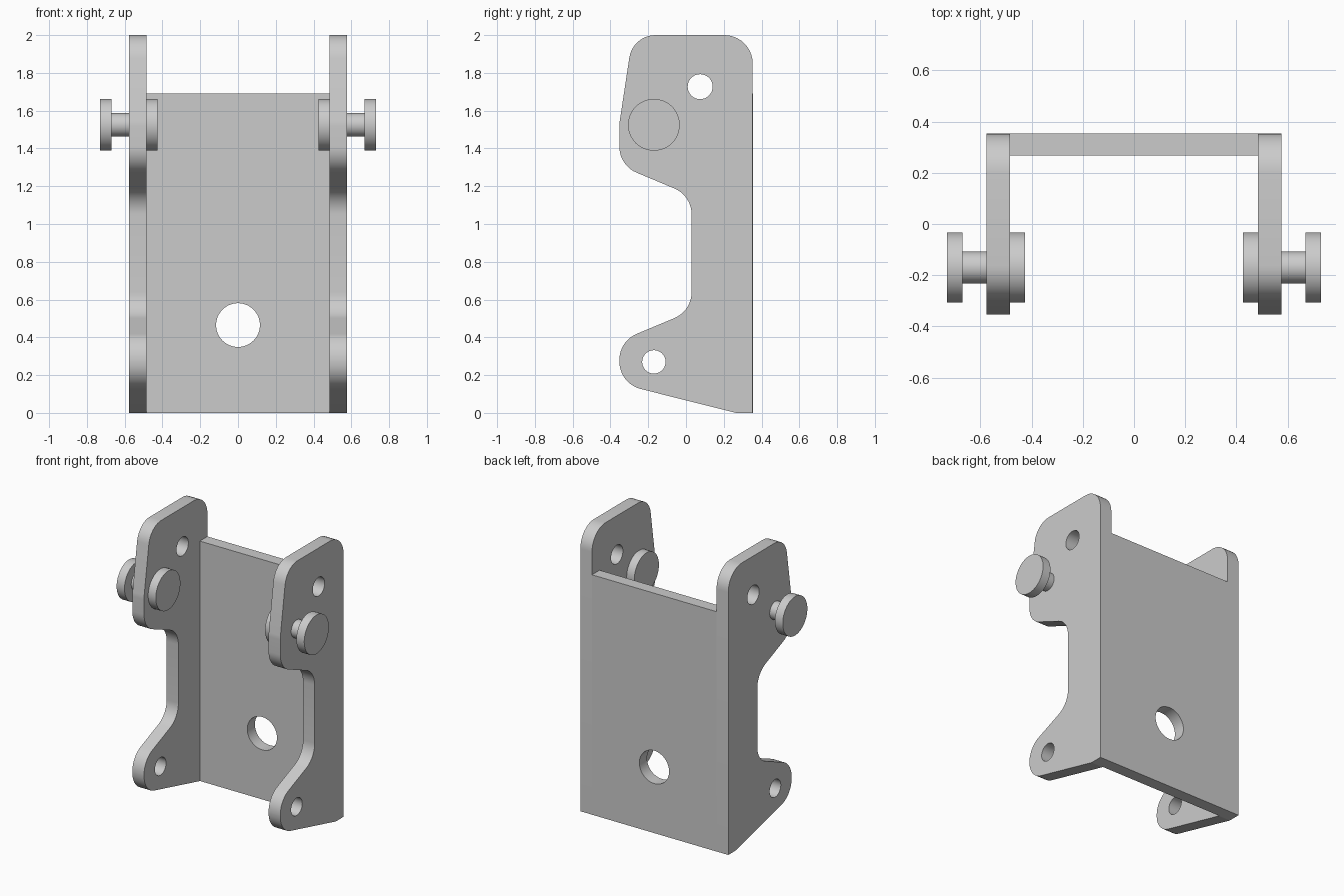
import bpy
import math
from mathutils import Matrix, Vector

cube = bpy.data.objects.get("Cube")
if cube:
    bpy.data.objects.remove(cube, do_unlink=True)

steel = bpy.data.materials.new("grey_steel")
steel.use_nodes = True
GREY = (0.6, 0.6, 0.6, 1)
steel.diffuse_color = GREY
steel.node_tree.nodes["Principled BSDF"].inputs["Base Color"].default_value = GREY


def rounded(corners, steps=10):
    """Outline from (u, v, radius) corners, each replaced by a fillet arc."""
    pts = []
    for i, (u, v, r) in enumerate(corners):
        p = Vector((u, v))
        if r == 0:
            pts.append(p)
            continue
        a = (Vector(corners[i - 1][:2]) - p).normalized()
        b = (Vector(corners[(i + 1) % len(corners)][:2]) - p).normalized()
        half = a.angle(b) / 2
        centre = p + (a + b).normalized() * r / math.sin(half)
        start = p + a * r / math.tan(half) - centre
        end = p + b * r / math.tan(half) - centre
        sweep = start.angle_signed(end)
        for k in range(steps + 1):
            pts.append(centre + Matrix.Rotation(-sweep * k / steps, 2) @ start)
    return pts


def circle(u, v, r, n=48):
    return [Vector((u + r * math.cos(math.tau * k / n),
                    v + r * math.sin(math.tau * k / n))) for k in range(n)]


def finish(obj):
    obj.data.materials.clear()
    obj.data.materials.append(steel)
    bpy.ops.object.select_all(action='DESELECT')
    obj.select_set(True)
    bpy.context.view_layer.objects.active = obj
    bpy.ops.object.shade_smooth_by_angle(angle=math.radians(30))


def plate(name, loops, thickness, axes, offset):
    """Flat plate with holes; axes are the world directions of u, v and thickness."""
    curve = bpy.data.curves.new(name, 'CURVE')
    curve.dimensions = '2D'
    curve.fill_mode = 'BOTH'
    curve.extrude = thickness / 2
    for loop in loops:
        spline = curve.splines.new('POLY')
        spline.points.add(len(loop) - 1)
        for point, p in zip(spline.points, loop):
            point.co = (p.x, p.y, 0, 1)
        spline.use_cyclic_u = True
    temp = bpy.data.objects.new(name + "_outline", curve)
    bpy.context.collection.objects.link(temp)
    graph = bpy.context.evaluated_depsgraph_get()
    mesh = bpy.data.meshes.new_from_object(temp.evaluated_get(graph))
    bpy.data.objects.remove(temp, do_unlink=True)
    mesh.transform(Matrix.Translation(offset) @ Matrix(axes).transposed().to_4x4())
    obj = bpy.data.objects.new(name, mesh)
    bpy.context.collection.objects.link(obj)
    finish(obj)


def disc(name, x0, x1, r):
    bpy.ops.mesh.primitive_cylinder_add(
        vertices=48, radius=r, depth=abs(x1 - x0),
        location=((x0 + x1) / 2, -0.17, 1.525), rotation=(0, math.pi / 2, 0))
    obj = bpy.context.object
    obj.name = name
    finish(obj)


X, Y, Z = (1, 0, 0), (0, 1, 0), (0, 0, 1)

# Side plate outline in (y, z): foot, lower lobe, waist, upper lobe, top
side = [(0.353, 0, 0), (0.265, 0, 0.04), (-0.353, 0.155, 0.15), (-0.353, 0.38, 0.15),
        (0.03, 0.54, 0.15), (0.03, 1.15, 0.15), (-0.353, 1.31, 0.15),
        (-0.353, 1.53, 0.2), (-0.282, 2, 0.14), (0.353, 2, 0.15)]
side_loops = [rounded(side), circle(0.075, 1.727, 0.066), circle(-0.17, 0.27, 0.062)]

for label, s in (("left", 1), ("right", -1)):
    plate(label + "_side_plate", side_loops, 0.091, (Y, Z, X), (s * 0.531, 0, 0))
    # Headed pin through each side plate
    disc(label + "_pin_inner_head", s * 0.426, s * 0.486, 0.137)
    disc(label + "_pin_shaft", s * 0.48, s * 0.675, 0.062)
    disc(label + "_pin_outer_head", s * 0.67, s * 0.731, 0.137)

# Back plate with round opening
w = 0.486
back = [Vector(p) for p in ((-w, 0), (w, 0), (w, 1.69), (-w, 1.69))]
plate("back_plate", [back, circle(0, 0.465, 0.116)], 0.085, (X, Z, (0, -1, 0)),
      (0, 0.311, 0))
